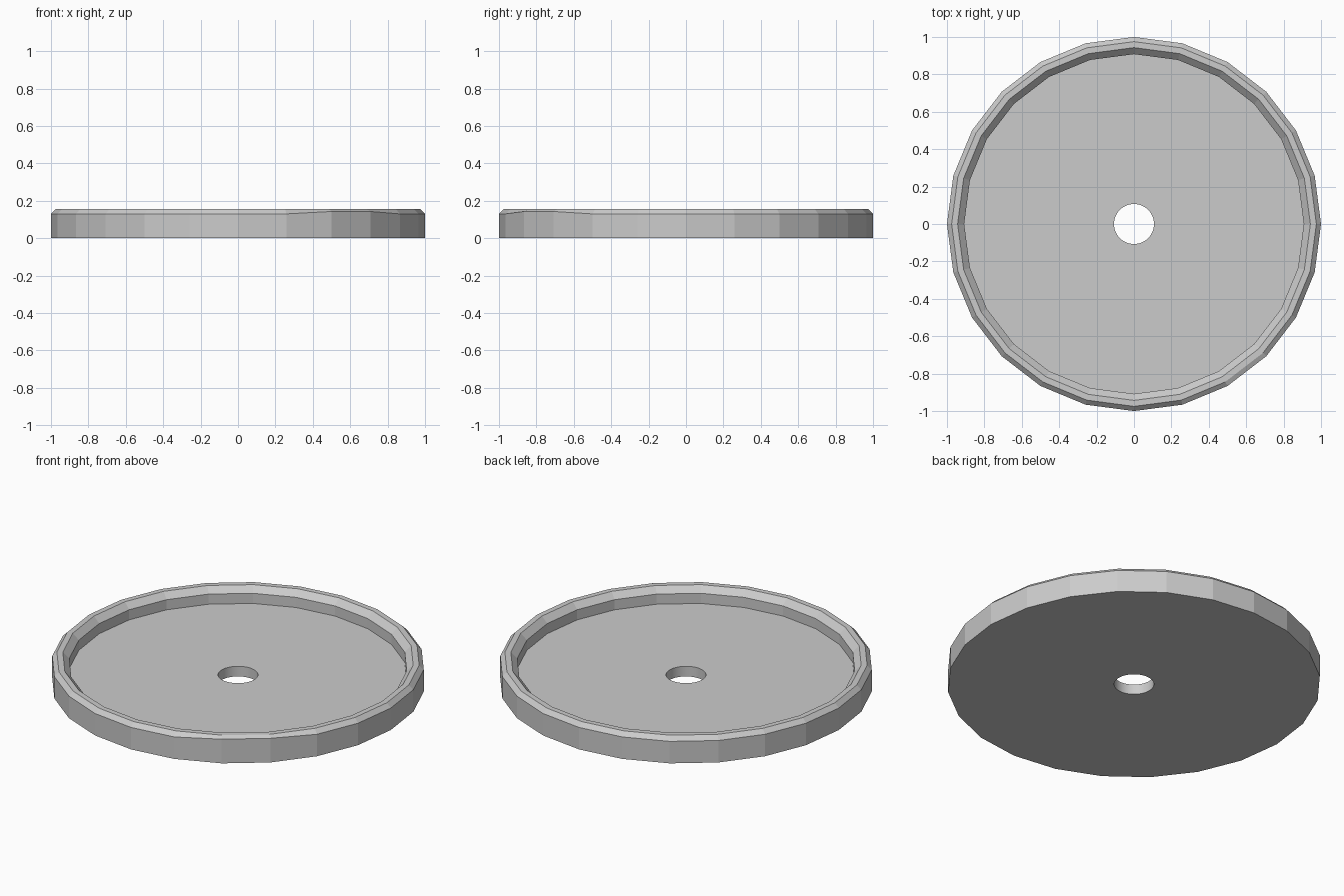
import bpy, bmesh, math

cube = bpy.data.objects.get("Cube")
if cube:
    bpy.data.objects.remove(cube, do_unlink=True)

SIDES = 24
HOLE_SIDES = 2 * SIDES
FLOOR = 0.06
HOLE_RADIUS = 0.107

grey = bpy.data.materials.new("plain_grey")
grey.use_nodes = True
colour = (0.6, 0.6, 0.6, 1)
grey.diffuse_color = colour
grey.node_tree.nodes["Principled BSDF"].inputs["Base Color"].default_value = colour

bm = bmesh.new()


def ring(radius, z, sides):
    step = math.tau / sides
    return [bm.verts.new((radius * math.cos(i * step), radius * math.sin(i * step), z))
            for i in range(sides)]


def bridge(a, b, smooth=False):
    n = len(a)
    for i in range(n):
        j = (i + 1) % n
        bm.faces.new((a[i], a[j], b[j], b[i])).smooth = smooth


def plate(outer, hole):
    # Flat disc from the faceted rim to the finer round hole
    for i in range(SIDES):
        bm.faces.new((outer[i], outer[(i + 1) % SIDES], hole[(2 * i + 2) % HOLE_SIDES],
                      hole[2 * i + 1], hole[2 * i]))


# Rim: outer wall, outer chamfer, flat lip, inner chamfer, inner wall
profile = [(1, 0), (1, 0.13), (0.975, 0.155), (0.943, 0.155), (0.908, 0.12), (0.908, FLOOR)]
rings = [ring(r, z, SIDES) for r, z in profile]
for lower, upper in zip(rings, rings[1:]):
    bridge(lower, upper)

# Slightly raised chamfer edge at the front left
for i in (-4, -3):
    rings[1][i].co.z = 0.143

# Floor, underside and centre hole
hole_top = ring(HOLE_RADIUS, FLOOR, HOLE_SIDES)
hole_bottom = ring(HOLE_RADIUS, 0, HOLE_SIDES)
plate(rings[-1], hole_top)
plate(rings[0], hole_bottom)
bridge(hole_top, hole_bottom, smooth=True)

bmesh.ops.recalc_face_normals(bm, faces=bm.faces)
mesh = bpy.data.meshes.new("round_tray")
bm.to_mesh(mesh)
bm.free()
mesh.materials.append(grey)
tray = bpy.data.objects.new("round_tray", mesh)
bpy.context.collection.objects.link(tray)
